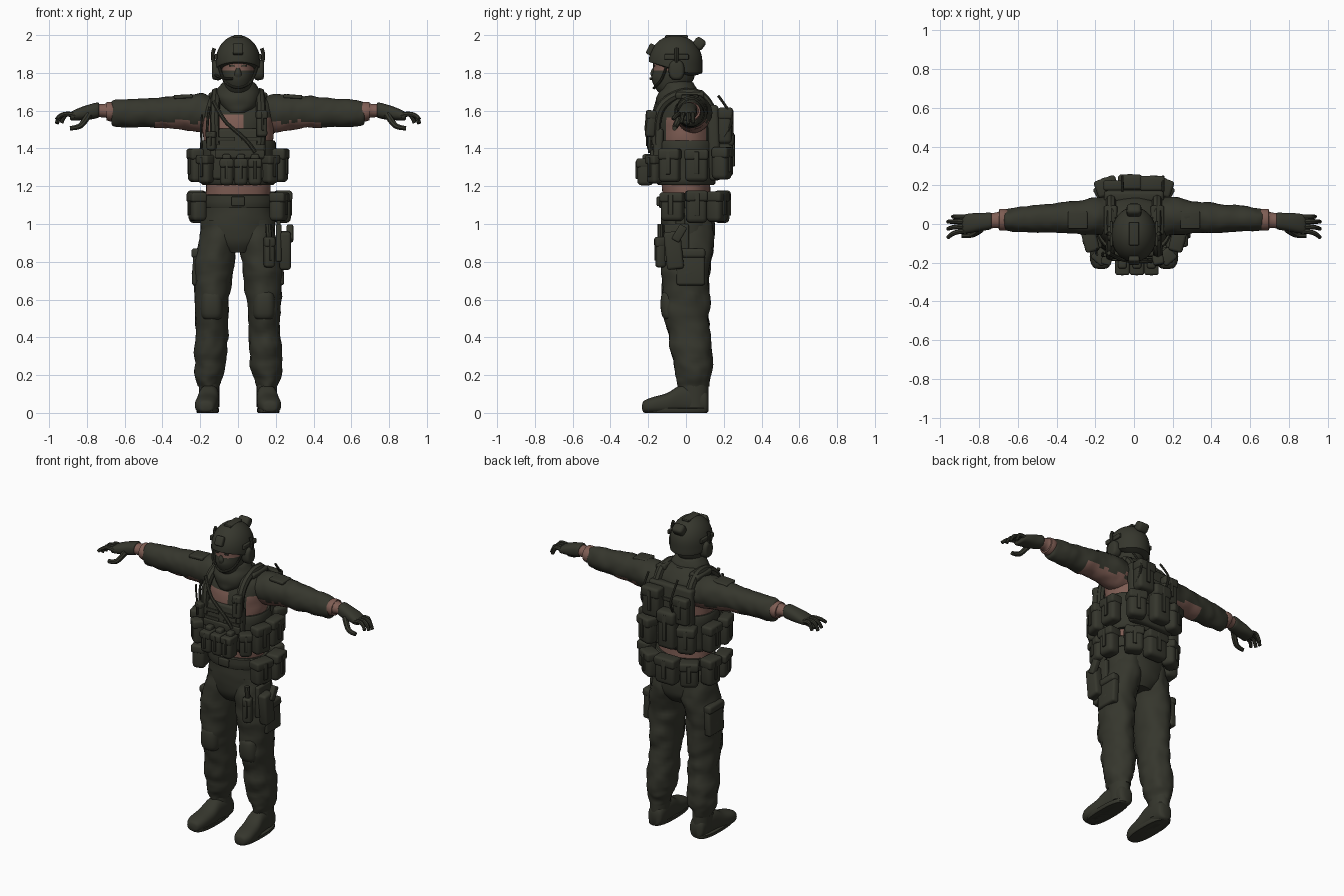
import bpy, bmesh, math
from mathutils import Vector, Matrix, noise


def material(name, rgb):
    m = bpy.data.materials.new(name)
    m.diffuse_color = (*rgb, 1)
    return m


OLIVE = material("dark olive cloth", (0.036, 0.037, 0.026))
SKIN = material("brown skin", (0.21, 0.11, 0.088))


def finish(name, bm, mats=(OLIVE,), rule=None):
    bmesh.ops.recalc_face_normals(bm, faces=bm.faces)
    if rule:
        bm.normal_update()
        for f in bm.faces:
            f.material_index = int(rule(f.calc_center_median(), f.normal))
    me = bpy.data.meshes.new(name)
    bm.to_mesh(me)
    bm.free()
    for m in mats:
        me.materials.append(m)
    ob = bpy.data.objects.new(name, me)
    bpy.context.collection.objects.link(ob)
    return ob


def loft(name, keys, axis='z', side=1, segs=28, sub=5, power=2.0, crease=0.0,
         mats=(OLIVE,), rule=None):
    """Smooth skin through rings (t, centre a, centre b, radius a, radius b)."""
    rows = []
    for i in range(len(keys) - 1):
        p = [keys[max(0, min(len(keys) - 1, i + k))] for k in (-1, 0, 1, 2)]
        for j in range(sub):
            u = j / sub
            rows.append([0.5 * (2 * b + (c - a) * u + (2 * a - 5 * b + 4 * c - d) * u * u
                         + (3 * b - a - 3 * c + d) * u ** 3) for a, b, c, d in zip(*p)])
    rows.append(keys[-1])
    bm = bmesh.new()
    rings = []
    for t, ca, cb, ra, rb in rows:
        ring = []
        for k in range(segs):
            a = 2 * math.pi * k / segs
            c, s = math.cos(a), math.sin(a)
            u = math.copysign(abs(c) ** (2 / power), c)
            v = math.copysign(abs(s) ** (2 / power), s)

            def place(g):
                A, B = ca + u * ra * g, cb + v * rb * g
                return Vector({'z': (A, B, t), 'x': (t, A, B), 'y': (A, t, B)}[axis])
            q = place(1)
            if crease:
                n = noise.noise(q * 13 + Vector((side * 5, 0, 0))) + 0.5 * noise.noise(q * 27)
                q = place(1 + crease * n / max(ra, rb))
            q.x *= side
            q.z = max(q.z, 0)
            ring.append(bm.verts.new(q))
        rings.append(ring)
    for r0, r1 in zip(rings, rings[1:]):
        for k in range(segs):
            bm.faces.new((r0[k], r0[k - 1], r1[k - 1], r1[k]))
    bm.faces.new(rings[0])
    bm.faces.new(rings[-1][::-1])
    return finish(name, bm, mats, rule)


def add_box(bm, loc, size, bevel):
    b = bmesh.new()
    bmesh.ops.create_cube(b, size=1, matrix=Matrix.Translation(loc) @ Matrix.Diagonal((*size, 1)))
    bmesh.ops.bevel(b, geom=b.edges[:], offset=bevel * min(size), segments=3, profile=0.5, affect='EDGES')
    tmp = bpy.data.meshes.new("tmp")
    b.to_mesh(tmp)
    b.free()
    bm.from_mesh(tmp)
    bpy.data.meshes.remove(tmp)


def box(name, loc, size, rot=(0, 0, 0), bevel=0.3):
    bm = bmesh.new()
    add_box(bm, (0, 0, 0), size, bevel)
    ob = finish(name, bm)
    ob.location = loc
    ob.rotation_euler = [math.radians(a) for a in rot]
    return ob


def pouch(name, loc, size, turn=0, tilt=0):
    """Padded pouch with lid and buckle strap, facing -y before turning."""
    w, d, h = size
    bm = bmesh.new()
    add_box(bm, (0, 0, 0), size, 0.3)
    add_box(bm, (0, -0.004, h * 0.34), (w * 1.06, d * 1.06, h * 0.34), 0.25)
    add_box(bm, (0, -d * 0.53, h * 0.08), (w * 0.22, 0.012, h * 0.7), 0.3)
    ob = finish(name, bm)
    ob.location = loc
    ob.rotation_euler = (math.radians(tilt), 0, math.radians(turn))
    return ob


def tube(name, pts, r, tip=1.0, side=1):
    cu = bpy.data.curves.new(name, 'CURVE')
    cu.dimensions, cu.bevel_depth, cu.bevel_resolution, cu.use_fill_caps = '3D', r, 2, True
    sp = cu.splines.new('NURBS')
    sp.points.add(len(pts) - 1)
    sp.use_endpoint_u, sp.order_u, sp.resolution_u = True, 3, 6
    for i, (p, q) in enumerate(zip(sp.points, pts)):
        p.co = (q[0] * side, q[1], q[2], 1)
        p.radius = 1 + (tip - 1) * i / (len(pts) - 1)
    tmp = bpy.data.objects.new(name, cu)
    me = bpy.data.meshes.new_from_object(tmp)
    bpy.data.objects.remove(tmp)
    me.materials.append(OLIVE)
    ob = bpy.data.objects.new(name, me)
    bpy.context.collection.objects.link(ob)
    return ob


# torso: bare waist, armpits and a chest opening
def torso_skin(c, n):
    waist = c.z < 1.24
    armpit = 1.43 < c.z < 1.57 and abs(c.x) > 0.13
    chest = 1.49 < c.z < 1.58 and -0.14 < c.x < 0.02 and c.y < 0
    return waist or armpit or chest


loft("torso", [(1.08, 0, .01, .17, .125), (1.2, 0, 0, .17, .128), (1.32, 0, 0, .17, .135),
               (1.45, 0, 0, .185, .15), (1.55, 0, 0, .19, .148), (1.63, 0, .01, .185, .125),
               (1.68, 0, .015, .13, .09), (1.71, 0, .01, .08, .07)],
     segs=40, sub=6, crease=.004, mats=(OLIVE, SKIN), rule=torso_skin)
loft("pelvis", [(.85, 0, .01, .1, .1), (.91, 0, .012, .185, .135), (1, 0, .01, .197, .143),
                (1.08, 0, .005, .185, .135), (1.13, 0, 0, .178, .132)], segs=36, crease=.005)
loft("belt", [(1.085, 0, .005, .185, .14), (1.09, 0, .005, .195, .147), (1.15, 0, .005, .193, .145),
              (1.155, 0, .005, .18, .13)], segs=36, sub=2)

# vest
loft("cummerbund", [(1.21, 0, 0, .17, .13), (1.215, 0, 0, .195, .155), (1.3, 0, 0, .197, .16),
                    (1.43, 0, 0, .2, .163), (1.44, 0, 0, .175, .14)], segs=36, sub=3, power=2.3)
box("front_plate", (0, -.148, 1.37), (.29, .05, .27), (-2, 0, 0))
box("back_plate", (0, .148, 1.43), (.31, .06, .4), (2, 0, 0))
for i in range(4):
    box("back_webbing", (0, .18, 1.3 + i * .08), (.29, .008, .022))
for s in (-1, 1):
    for i in range(2):
        box("chest_webbing", (s * .075, -.175, 1.4 + i * .05), (.12, .009, .022))
    tube("shoulder_strap", [(.12, -.16, 1.42), (.125, -.165, 1.55), (.12, -.12, 1.65), (.115, 0, 1.705),
                            (.12, .12, 1.67), (.12, .165, 1.52)], .026, side=s)
    box("shoulder_pad", (s * .12, .02, 1.685), (.07, .15, .035), (0, s * 15, 0))
    for y, sz in ((-.085, (.11, .07, .175)), (.055, (.12, .075, .17))):
        pouch("side_pouch", (s * .222, y, 1.31), sz, s * (90 if y > 0 else 75))
    pouch("rear_side_pouch", (s * .14, .19, 1.32), (.11, .085, .17), 180 - s * 20)
    pouch("outer_front_pouch", (s * .17, -.165, 1.29), (.075, .07, .15), s * 40)
for x in (-.06, 0.015, .09):
    pouch("magazine_pouch", (x, -.215, 1.275), (.07, .085, .14))
    box("magazine", (x, -.205, 1.35), (.045, .05, .04))
box("pocket_strip", (0.01, -.18, 1.37), (.26, .02, .045))
pouch("radio_pouch", (.125, -.185, 1.53), (.055, .05, .14), 12, -6)
pouch("chest_pouch", (-.14, -.18, 1.44), (.05, .05, .1), -15)
pouch("back_center_pouch", (-.02, .21, 1.37), (.12, .08, .24), 180)
pouch("back_panel", (.095, .205, 1.52), (.12, .075, .19), 180)
pouch("back_left_panel", (-.105, .195, 1.5), (.1, .05, .17), 180)
tube("chest_hose", [(-.13, -.15, 1.65), (-.08, -.18, 1.55), (-.02, -.19, 1.5), (.06, -.195, 1.43),
                    (.09, -.19, 1.38)], .011)
tube("radio_cable", [(-.16, -.15, 1.42), (-.17, -.17, 1.52), (-.15, -.16, 1.62)], .008)
tube("antenna", [(-.19, -.13, 1.4), (-.2, -.15, 1.5), (-.19, -.16, 1.58)], .006)
for x in (-.06, .15):
    tube("pack_cable", [(x, .2, 1.46), (x, .255, 1.54), (x, .23, 1.6), (x, .17, 1.68)], .007)

# belt pouches
for s in (-1, 1):
    pouch("hip_front_pouch", (s * .215, -.07, 1.09), (.12, .08, .15), s * 75)
    pouch("hip_rear_pouch", (s * (.235 if s > 0 else .215), .055, 1.09), (.11, .085, .17), s * 95)
    pouch("belt_rear_pouch", (s * .14, .165, 1.09), (.11, .085, .16), 180 - s * 30)
pouch("belt_back_pouch", (0, .19, 1.09), (.14, .08, .17), 180)
box("belt_buckle", (0, -.145, 1.12), (.07, .02, .05))

# thigh holster with sidearm
box("holster_plate", (.215, -.05, .9), (.03, .13, .2))
box("holster", (.25, -.065, .86), (.06, .09, .2), (6, 0, 0), .25)
box("sidearm_grip", (.275, -.035, .95), (.035, .045, .09), (-30, 0, 0), .25)
box("holster_hanger", (.215, -.03, 1.0), (.02, .05, .12))
pouch("thigh_pouch", (.165, -.135, .85), (.055, .05, .16), 15)
tube("thigh_bottle_neck", [(.165, -.135, .92), (.16, -.135, 1.0)], .016)

# legs and boots
for s in (-1, 1):
    loft("trouser_leg", [(.14, .155, .04, .055, .08), (.18, .155, .04, .068, .088),
                         (.23, .15, .04, .083, .098), (.32, .146, .03, .088, .108),
                         (.43, .138, .015, .084, .11), (.55, .138, .003, .088, .121),
                         (.68, .135, 0, .1, .127), (.8, .127, 0, .106, .13),
                         (.92, .105, .01, .1, .138), (1.02, .09, .01, .09, .125)],
         side=s, crease=.013, sub=6)
    loft("knee_pad", [(.49, .138, -.07, .03, .03), (.51, .138, -.07, .055, .055),
                      (.57, .138, -.07, .06, .065), (.63, .138, -.07, .052, .058),
                      (.65, .138, -.07, .03, .03)], side=s, sub=3, power=2.6)
    box("cargo_pocket", (s * .218, .025, .77), (.045, .15, .19), (0, -s * 3, 0))
    box("cargo_flap", (s * .222, .025, .845), (.05, .155, .05), (0, -s * 3, 0))
    loft("boot_shaft", [(.03, .152, .045, .053, .073), (.12, .153, .045, .054, .075),
                        (.2, .154, .045, .055, .075)], side=s, sub=3)
    loft("boot_foot", [(-.232, .17, .03, .015, .012), (-.222, .17, .034, .04, .03),
                       (-.18, .17, .04, .058, .042), (-.1, .162, .05, .06, .055),
                       (-.03, .155, .07, .055, .075), (.05, .15, .07, .053, .075),
                       (.105, .15, .06, .047, .06), (.12, .15, .05, .025, .04)],
         axis='y', side=s, power=2.5)
    loft("boot_sole", [(0, .161, -.055, .055, .165), (.006, .161, -.055, .06, .172),
                       (.022, .161, -.055, .06, .172), (.026, .161, -.055, .055, .165)],
         side=s, sub=1, power=2.6)

# arms, wrists and gloves
for s in (-1, 1):
    loft("sleeve", [(.12, .035, 1.575, .1, .09), (.2, .04, 1.588, .097, .102), (.3, .035, 1.592, .085, .09),
                    (.42, .03, 1.592, .077, .081), (.55, .025, 1.587, .067, .074),
                    (.65, .022, 1.585, .058, .068), (.67, .022, 1.587, .05, .055)],
         axis='x', side=s, sub=7, crease=.008, mats=(OLIVE, SKIN),
         rule=lambda c, n: abs(c.x) < .44 and n.z < -.5)
    box("shoulder_patch", (s * .29, .02, 1.675), (.1, .09, .02), (0, s * 3, 0))
    loft("wrist", [(.64, .022, 1.592, .045, .045), (.665, .022, 1.594, .056, .052),
                   (.695, .022, 1.597, .054, .048), (.7, .02, 1.6, .042, .037),
                   (.76, .015, 1.6, .038, .034)], axis='x', side=s, sub=3, mats=(SKIN,))
    loft("glove_palm", [(.735, .015, 1.602, .036, .034), (.745, .015, 1.602, .044, .041),
                        (.79, .01, 1.592, .046, .04), (.84, .005, 1.582, .05, .033),
                        (.88, 0, 1.572, .047, .024), (.89, 0, 1.57, .03, .012)],
         axis='x', side=s, power=2.4)
    for y, out, drop in ((-.036, -.07, .02), (-.012, -.025, .04), (.013, .012, .045), (.036, .038, .04)):
        reach = .96 if y < .02 else .935
        tube("finger", [(.86, y, 1.575), (.9, y, 1.585), (reach - .015, (y + out) / 2, 1.575),
                        (reach, out, 1.575 - drop)], .0145, .7, s)
    tube("thumb", [(.79, -.025, 1.58), (.82, -.05, 1.53), (.85, -.06, 1.51), (.89, -.06, 1.507)], .019, .65, s)

# neck scarf and head
loft("scarf", [(1.59, 0, -.1, .05, .05), (1.62, .005, -.075, .09, .082), (1.67, 0, -.05, .118, .105),
               (1.71, 0, -.04, .112, .1), (1.745, 0, -.045, .09, .088), (1.755, 0, -.045, .07, .07)],
     crease=.008)
loft("head", [(1.68, 0, -.06, .055, .07), (1.72, 0, -.075, .07, .088), (1.77, 0, -.07, .082, .112),
              (1.82, 0, -.062, .088, .112), (1.88, 0, -.06, .09, .115)],
     sub=8, mats=(OLIVE, SKIN),
     rule=lambda c, n: 1.812 < c.z < 1.862 and c.y < -.09)
loft("nose_cover", [(1.775, 0, -.17, .02, .012), (1.8, 0, -.172, .018, .016), (1.825, 0, -.165, .01, .012)])
for s in (-1, 1):
    box("eye", (s * .033, -.168, 1.838), (.03, .008, .009))

# helmet shell, lower at the nape than at the brow
bm = bmesh.new()
bmesh.ops.create_uvsphere(bm, u_segments=32, v_segments=20, radius=1)
for v in bm.verts:
    x, y, z = v.co
    if z < 0:
        back = min(1, max(0, (y + .75) / 1.1))
        z *= 0.62 * back
        x, y = [c / max(.3, math.hypot(v.co.x, v.co.y)) * min(1, math.hypot(v.co.x, v.co.y) * 1.4)
                for c in (x, y)]
    v.co = (x * .118, -.055 + y * .142, 1.86 + z * .14)
finish("helmet", bm)
box("helmet_front_mount", (0, -.188, 1.925), (.055, .03, .06), (-25, 0, 0))
box("helmet_top_strip", (0, -.05, 1.992), (.05, .12, .015))
box("helmet_rear_pack", (0, .07, 1.955), (.075, .06, .06), (-35, 0, 0))
for s in (-1, 1):
    box("helmet_rail", (s * .117, -.05, 1.885), (.016, .13, .028))
    loft("ear_cup", [(.085, -.05, 1.815, .035, .045), (.1, -.05, 1.815, .042, .054),
                     (.13, -.05, 1.815, .038, .05), (.138, -.05, 1.815, .025, .035)],
         axis='x', side=s, sub=3, power=2.5)
    tube("headset_arm", [(.125, -.05, 1.85), (.143, -.05, 1.89), (.125, -.05, 1.93)], .01, side=s)
    tube("chin_strap", [(.105, -.1, 1.85), (.085, -.12, 1.77), (.04, -.165, 1.725), (0, -.17, 1.72)], .007, side=s)
tube("microphone", [(-.12, -.08, 1.79), (-.09, -.15, 1.765), (-.03, -.188, 1.77)], .007)

for ob in bpy.context.scene.objects:
    ob.select_set(True)
    bpy.context.view_layer.objects.active = ob
bpy.ops.object.shade_smooth_by_angle(angle=math.radians(42))
